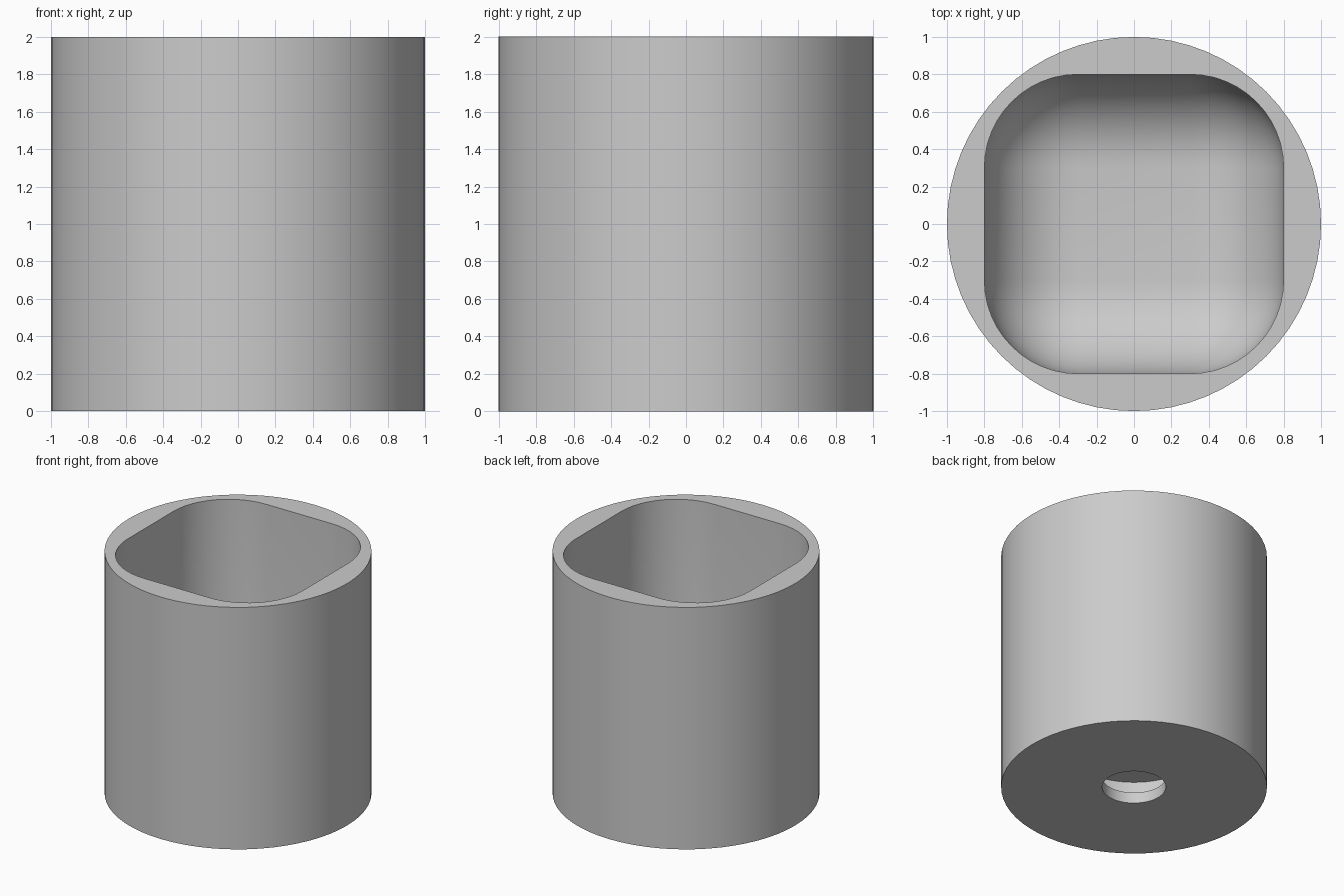
import bpy
import math

default = bpy.data.objects.get("Cube")
if default:
    bpy.data.objects.remove(default, do_unlink=True)

# Single flat colour
gray = bpy.data.materials.new("light_gray")
gray.use_nodes = True
color = (0.6, 0.6, 0.6, 1.0)
gray.diffuse_color = color
bsdf = next(n for n in gray.node_tree.nodes if n.type == 'BSDF_PRINCIPLED')
bsdf.inputs["Base Color"].default_value = color


def cylinder(name, radius, z0, z1, sides=64):
    bpy.ops.mesh.primitive_cylinder_add(vertices=sides, radius=radius, depth=z1 - z0,
                                        location=(0, 0, (z0 + z1) / 2))
    obj = bpy.context.object
    obj.name = name
    obj.data.materials.append(gray)
    return obj


def rounded_box(name, half, radius, z0, z1):
    bpy.ops.mesh.primitive_cube_add(size=1, location=(0, 0, (z0 + z1) / 2))
    obj = bpy.context.object
    obj.name = name
    obj.scale = (2 * half, 2 * half, z1 - z0)
    bpy.ops.object.transform_apply(location=False, rotation=False, scale=True)
    bevel = obj.modifiers.new("rounding", 'BEVEL')
    bevel.width = radius
    bevel.segments = 12
    bevel.limit_method = 'NONE'
    bpy.ops.object.modifier_apply(modifier=bevel.name)
    obj.data.materials.append(gray)
    return obj


def cut(body, cutter):
    cutter.hide_render = True
    bpy.context.view_layer.objects.active = body
    mod = body.modifiers.new("cut", 'BOOLEAN')
    mod.operation = 'DIFFERENCE'
    mod.solver = 'EXACT'
    mod.object = cutter
    bpy.ops.object.modifier_apply(modifier=mod.name)
    bpy.data.objects.remove(cutter, do_unlink=True)


# Round outer body
pot = cylinder("pot_body", 1.0, 0.0, 2.0)

# Rounded-square inner well, open at the top
cut(pot, rounded_box("well_cutter", 0.8, 0.5, 0.4, 3.2))

# Wider pocket under the well floor, reached through a hole in the base
cut(pot, cylinder("pocket_cutter", 0.5, 0.09, 0.33))
cut(pot, cylinder("base_hole_cutter", 0.24, -0.1, 0.2, 48))

# Smooth curved walls with crisp rims
bpy.ops.object.select_all(action='DESELECT')
pot.select_set(True)
bpy.context.view_layer.objects.active = pot
bpy.ops.object.shade_smooth_by_angle(angle=math.radians(30))
